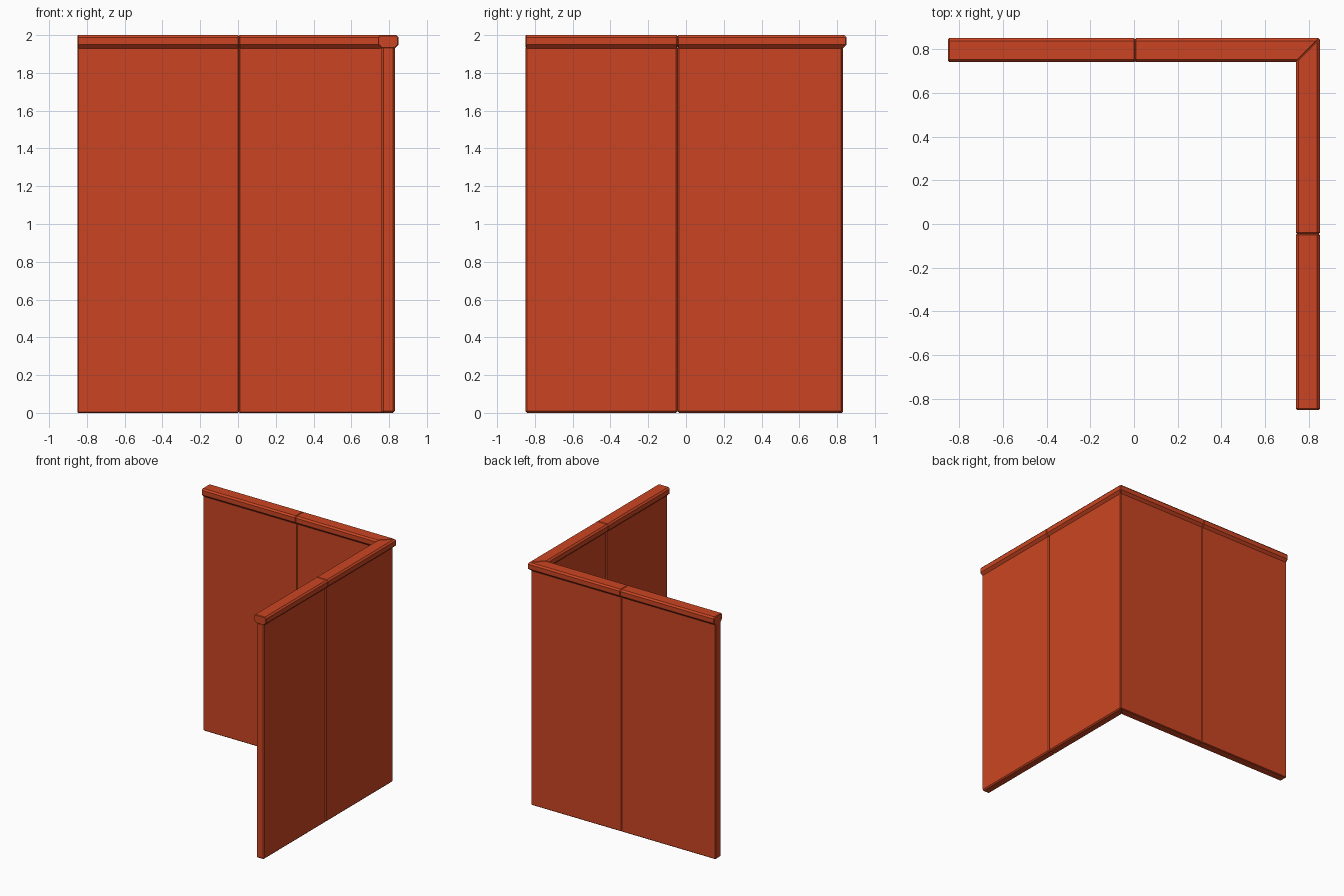
import bpy
import bmesh

cube = bpy.data.objects.get("Cube")
if cube:
    bpy.data.objects.remove(cube, do_unlink=True)

paint = bpy.data.materials.new("orange_red")
paint.use_nodes = True
colour = (0.6, 0.06, 0.016, 1)
paint.diffuse_color = colour
paint.node_tree.nodes["Principled BSDF"].inputs["Base Color"].default_value = colour

# Cross-sections: distance outward from the centre, height
PANEL = [(0.76, 0), (0.83, 0), (0.83, 1.94), (0.76, 1.94)]
RAIL = [(0.76, 1.93), (0.83, 1.93), (0.85, 1.95), (0.85, 1.987),
        (0.838, 2), (0.752, 2), (0.74, 1.987), (0.74, 1.95)]


def sweep(name, profile, start, end, along_x, bevel):
    """Extrude a section along one wall; end=None mitres it at the corner."""
    bm = bmesh.new()
    rings = []
    for stop in (start, end):
        ring = []
        for out, z in profile:
            s = out if stop is None else stop
            ring.append(bm.verts.new((s, out, z) if along_x else (out, s, z)))
        rings.append(ring)
        bm.faces.new(ring)
    n = len(profile)
    for i in range(n):
        j = (i + 1) % n
        bm.faces.new((rings[0][i], rings[0][j], rings[1][j], rings[1][i]))
    bmesh.ops.recalc_face_normals(bm, faces=bm.faces)
    mesh = bpy.data.meshes.new(name)
    bm.to_mesh(mesh)
    bm.free()
    mesh.materials.append(paint)
    obj = bpy.data.objects.new(name, mesh)
    bpy.context.collection.objects.link(obj)
    # Chamfered ends form the seams between neighbouring sections
    mod = obj.modifiers.new("chamfer", 'BEVEL')
    mod.width = bevel
    mod.segments = 1
    mod.limit_method = 'ANGLE'
    mod.angle_limit = 1.05


# Two walls, each of an end section and a mitred corner section
for wall, along_x, seam, groove in (("back", True, 0.005, 0.005),
                                    ("left", False, -0.045, 0.009)):
    for part, start, end in (("end", -0.85, seam), ("corner", seam, None)):
        sweep(f"{wall}_{part}_panel", PANEL, start, end, along_x, groove)
        sweep(f"{wall}_{part}_top_rail", RAIL, start, end, along_x, 0.005)
